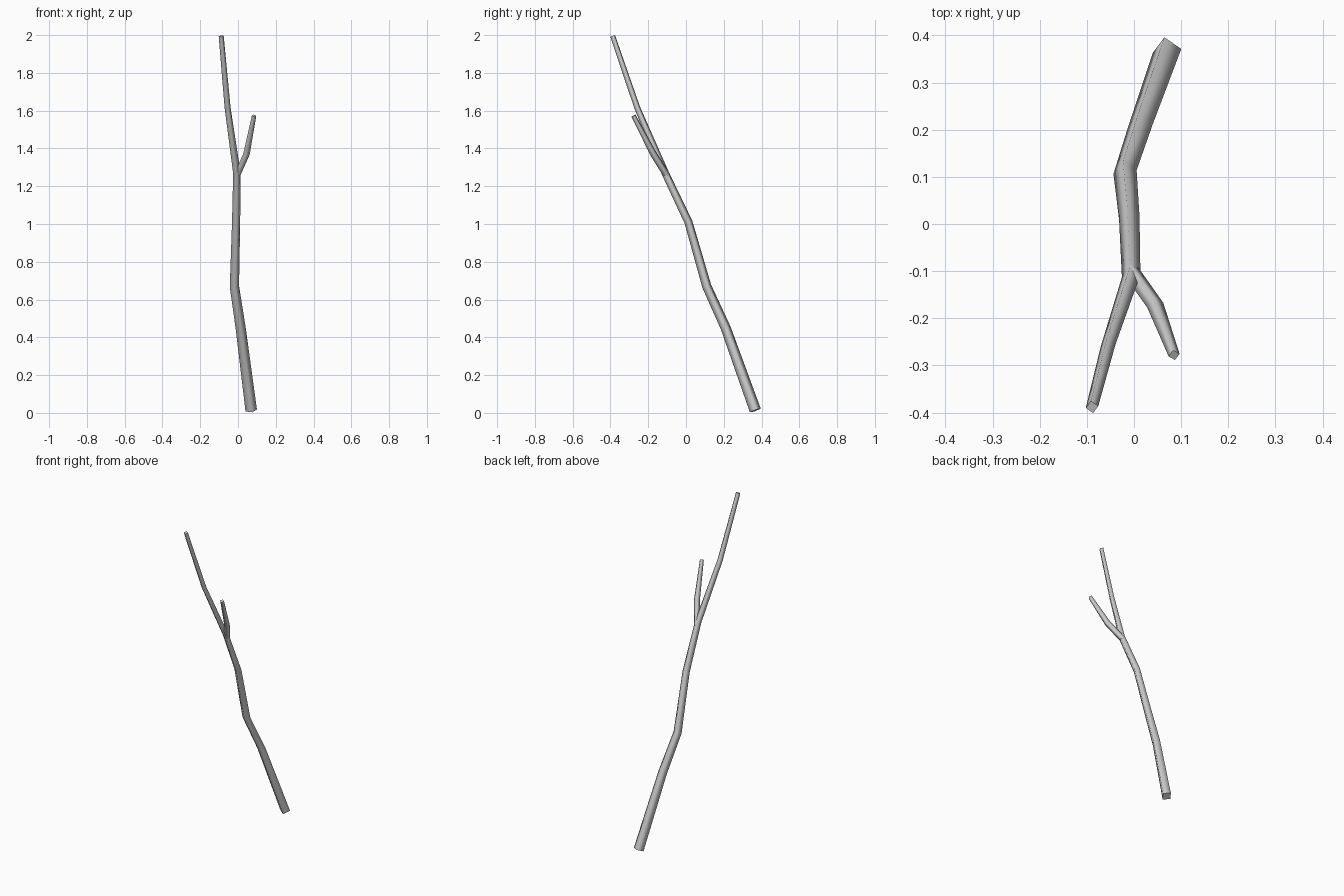
import bpy, bmesh
from math import cos, sin, radians, pi
from mathutils import Vector

if "Cube" in bpy.data.objects:
    bpy.data.objects.remove(bpy.data.objects["Cube"])

SIDES = 4


def limb(name, path, turn):
    """Sweep a tapered square section along (x, y, z, radius) points."""
    pts = [Vector(p[:3]) for p in path]
    bm = bmesh.new()
    rings = []
    for i, p in enumerate(pts):
        into = (p - pts[i - 1]).normalized() if i else Vector()
        out = (pts[i + 1] - p).normalized() if i < len(pts) - 1 else Vector()
        t = (into + out).normalized()
        u = Vector((cos(turn), sin(turn), 0))
        u = (u - t * u.dot(t)).normalized()
        v = t.cross(u)
        rings.append([bm.verts.new(p + path[i][3] * (u * cos(a) + v * sin(a)))
                      for a in (2 * pi * k / SIDES for k in range(SIDES))])
    # smooth bark sides
    for a, b in zip(rings, rings[1:]):
        for k in range(SIDES):
            n = (k + 1) % SIDES
            bm.faces.new((a[k], a[n], b[n], b[k])).smooth = True
    # flat cut ends
    for cap in (rings[0][::-1], rings[-1]):
        face = bm.faces.new(cap)
        for e in face.edges:
            e.smooth = False
    mesh = bpy.data.meshes.new(name)
    bm.to_mesh(mesh)
    bm.free()
    obj = bpy.data.objects.new(name, mesh)
    bpy.context.collection.objects.link(obj)
    return obj


# long main stem, thick at the foot
limb("main_stem", [
    (0.070, 0.367, 0.013, 0.031),
    (0.014, 0.210, 0.450, 0.027),
    (-0.019, 0.110, 0.670, 0.025),
    (-0.010, 0.013, 1.010, 0.022),
    (-0.006, -0.110, 1.270, 0.020),
    (-0.055, -0.258, 1.615, 0.016),
    (-0.089, -0.388, 1.995, 0.0135),
], radians(11))

# short side twig growing from the fork
limb("side_twig", [
    (-0.006, -0.100, 1.255, 0.018),
    (0.045, -0.172, 1.370, 0.018),
    (0.085, -0.278, 1.573, 0.012),
], radians(11))
